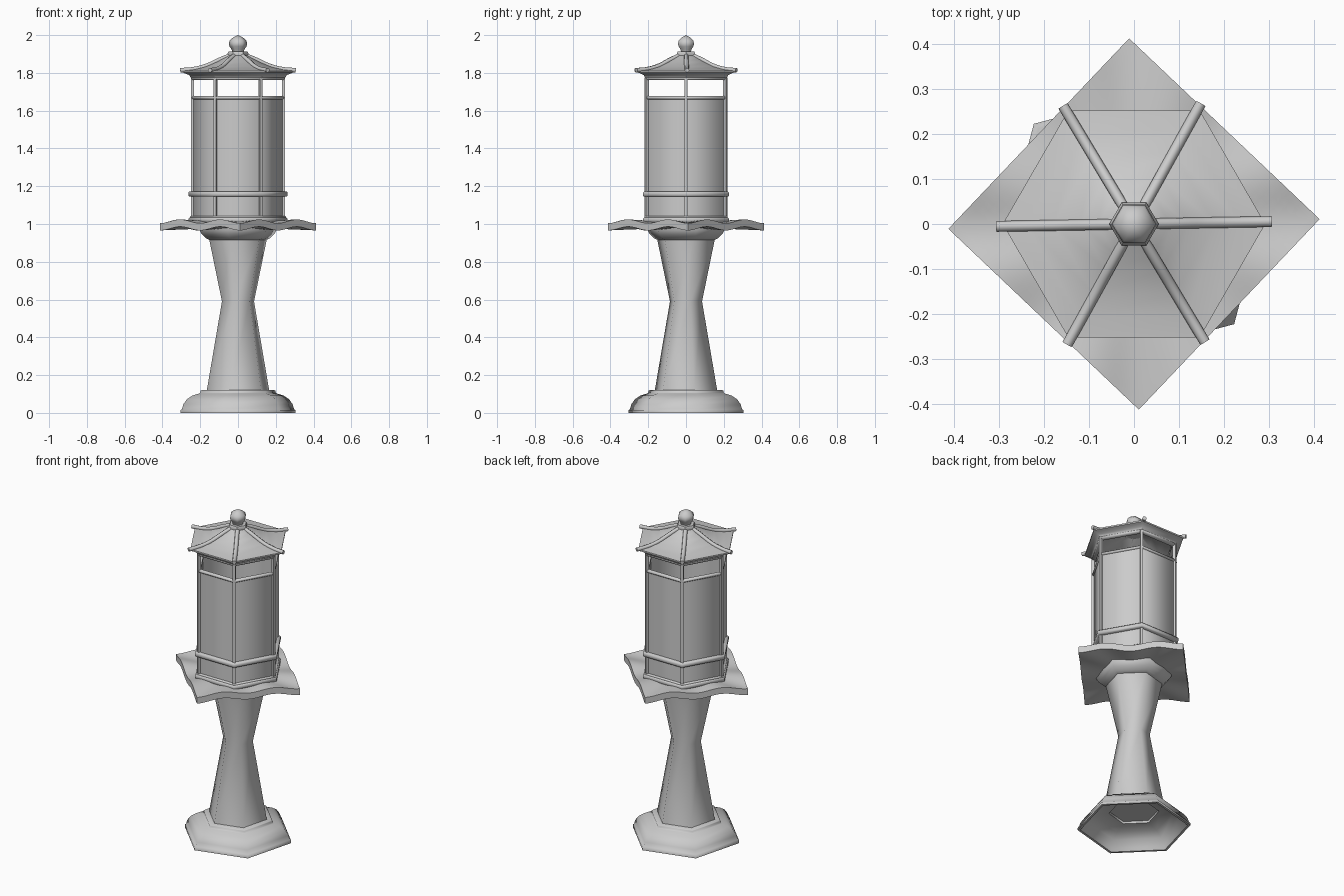
import bpy, bmesh, math
from math import cos, sin, pi, radians
from mathutils import Vector

if "Cube" in bpy.data.objects:
    bpy.data.objects.remove(bpy.data.objects["Cube"])


def finish(name, bm, angle=65):
    bmesh.ops.remove_doubles(bm, verts=bm.verts, dist=1e-5)
    bmesh.ops.recalc_face_normals(bm, faces=bm.faces)
    me = bpy.data.meshes.new(name)
    bm.to_mesh(me)
    bm.free()
    ob = bpy.data.objects.new(name, me)
    bpy.context.collection.objects.link(ob)
    bpy.ops.object.select_all(action='DESELECT')
    ob.select_set(True)
    bpy.context.view_layer.objects.active = ob
    bpy.ops.object.shade_smooth_by_angle(angle=radians(angle))
    return ob


def hex_lathe(name, profile, turn=0, closed=False, angle=65):
    """Sweep an (r, z) profile round six sides."""
    bm = bmesh.new()
    rings = []
    for r, z in profile:
        rings.append([bm.verts.new((r * cos(radians(turn + 60 * i)),
                                    r * sin(radians(turn + 60 * i)), z))
                      for i in range(6)])
    pairs = list(zip(rings, rings[1:]))
    if closed:
        pairs.append((rings[-1], rings[0]))
    for a, b in pairs:
        for i in range(6):
            j = (i + 1) % 6
            bm.faces.new((a[i], a[j], b[j], b[i]))
    return finish(name, bm, angle)


def hex_ring(name, r, z0, z1, depth=0.03):
    """Hexagonal rail with bevelled outer edge."""
    b = min(0.006, (z1 - z0) / 3)
    return hex_lathe(name, [(r - depth, z0), (r - b, z0), (r, z0 + b), (r, z1 - b),
                            (r - b, z1), (r - depth, z1)], closed=True)


def tube(name, points, radius):
    cu = bpy.data.curves.new(name, 'CURVE')
    cu.dimensions = '3D'
    cu.bevel_depth = radius
    cu.bevel_resolution = 2
    cu.use_fill_caps = True
    cu.resolution_u = 6
    sp = cu.splines.new('BEZIER')
    sp.bezier_points.add(len(points) - 1)
    for bp, p in zip(sp.bezier_points, points):
        bp.co = p
        bp.handle_left_type = bp.handle_right_type = 'AUTO'
    ob = bpy.data.objects.new(name, cu)
    bpy.context.collection.objects.link(ob)
    return ob


# Hollow foot
hex_lathe('foot', [(0.30, 0), (0.315, 0), (0.315, 0.014), (0.307, 0.02), (0.300, 0.045),
                   (0.28, 0.072), (0.25, 0.092), (0.212, 0.103), (0.205, 0.108),
                   (0.205, 0.117), (0.198, 0.122), (0.14, 0.122), (0.14, 0.098),
                   (0.22, 0.088), (0.265, 0.06), (0.29, 0.02)], 15, closed=True)

# Waisted pillar and the flared collar under the tray
hex_lathe('pillar', [(0.0, 0.112), (0.172, 0.112), (0.17, 0.125), (0.088, 0.59),
                     (0.158, 0.92), (0.158, 0.96)], 15)
hex_lathe('collar', [(0.0, 0.915), (0.155, 0.915), (0.175, 0.925), (0.198, 0.945),
                     (0.21, 0.965), (0.215, 0.995), (0.0, 0.995)], 15)

# Square tray with rippled edges, set cornerwise
bm = bmesh.new()
bmesh.ops.create_grid(bm, x_segments=32, y_segments=32, size=1)
half, turn = 0.413 / math.sqrt(2), radians(46.5)
for v in bm.verts:
    u, w = v.co.x, v.co.y
    m = max(abs(u), abs(w))
    s = min(abs(u), abs(w)) / m if m > 1e-6 else 0
    fade = max(0, (m - 0.3) / 0.7) ** 1.3
    z = 1.014 - 0.010 * fade * cos(2 * pi * s)
    x, y = u * half, w * half
    v.co = (x * cos(turn) - y * sin(turn), x * sin(turn) + y * cos(turn), z)
ext = bmesh.ops.extrude_face_region(bm, geom=bm.faces[:])
for g in ext['geom']:
    if isinstance(g, bmesh.types.BMVert):
        g.co.z -= 0.038
# restore the upper sheet if the extrusion consumed it
finish('tray', bm, 40)

# Lantern box: sill, panels, rails, posts
hex_ring('sill', 0.262, 1.008, 1.035, 0.05)
hex_lathe('panels', [(0.240, 1.03), (0.240, 1.67)])
hex_ring('lower_trim', 0.254, 1.03, 1.042)
hex_ring('waist_rail', 0.263, 1.145, 1.172)
hex_ring('upper_rail', 0.249, 1.66, 1.677, 0.02)
hex_ring('top_rail', 0.250, 1.762, 1.785, 0.025)
for i in range(6):
    a = radians(60 * i)
    bm = bmesh.new()
    bmesh.ops.create_cube(bm, size=1)
    for v in bm.verts:
        p = Vector((v.co.x * 0.016 + 0.240, v.co.y * 0.016, v.co.z * 0.75 + 1.40))
        v.co = (p.x * cos(a) - p.y * sin(a), p.x * sin(a) + p.y * cos(a), p.z)
    finish(f'post_{i + 1}', bm, 30)

# Swept roof shell with eaves
hex_lathe('roof', [(0.235, 1.775), (0.25, 1.775), (0.258, 1.788), (0.28, 1.797),
                   (0.292, 1.802), (0.292, 1.811), (0.24, 1.817), (0.18, 1.832),
                   (0.12, 1.857), (0.08, 1.878), (0.045, 1.897), (0.04, 1.885),
                   (0.11, 1.848), (0.18, 1.82), (0.235, 1.80)], closed=True, angle=40)

# Six curved ridge ribs
for i in range(6):
    a = radians(60 * i + 1)
    path = [(0.04, 1.893), (0.10, 1.868), (0.17, 1.836), (0.24, 1.819), (0.306, 1.814)]
    tube(f'ridge_{i + 1}', [(r * cos(a), r * sin(a), z) for r, z in path], 0.012)

# Finial on its hexagonal collar
hex_lathe('finial_collar', [(0.0, 1.88), (0.05, 1.88), (0.055, 1.888), (0.055, 1.905),
                            (0.05, 1.913), (0.0, 1.913)], angle=40)
hex_lathe('finial', [(0.03, 1.91), (0.034, 1.925), (0.045, 1.94), (0.049, 1.955),
                     (0.044, 1.972), (0.025, 1.988), (0.0, 2.0)])
